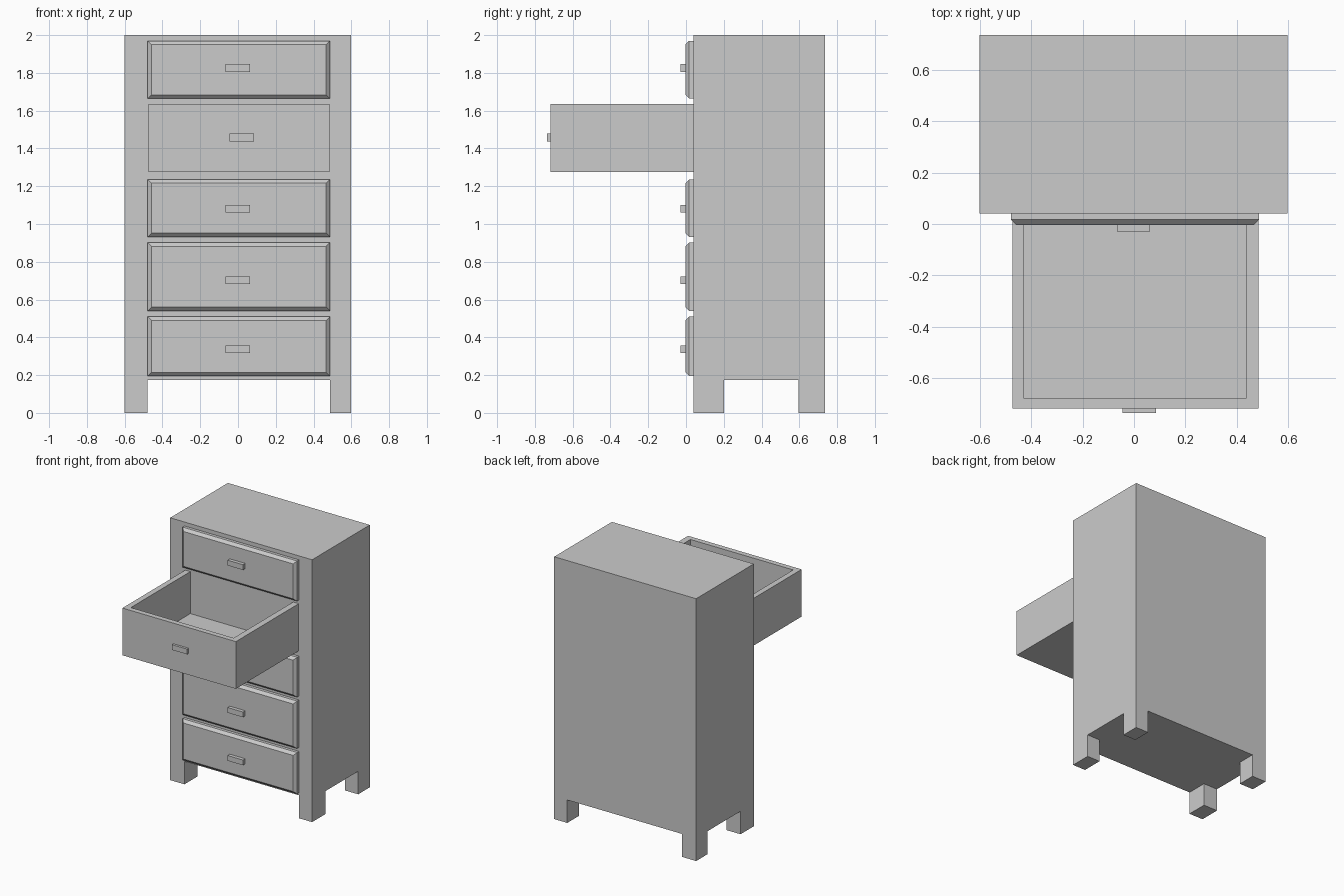
import bpy, bmesh
from mathutils import Vector

if "Cube" in bpy.data.objects:
    bpy.data.objects.remove(bpy.data.objects["Cube"])


def box_mesh(x, y, z):
    bm = bmesh.new()
    bmesh.ops.create_cube(bm, size=1)
    for v in bm.verts:
        v.co = Vector([a + (c + 0.5) * (b - a) for c, (a, b) in zip(v.co, (x, y, z))])
    return bm


def finish(bm, name):
    bmesh.ops.recalc_face_normals(bm, faces=bm.faces)
    me = bpy.data.meshes.new(name)
    bm.to_mesh(me)
    bm.free()
    ob = bpy.data.objects.new(name, me)
    bpy.context.collection.objects.link(ob)
    return ob


def box(name, x, y, z):
    return finish(box_mesh(x, y, z), name)


def raised_box(name, x, y, z, cuts_x, cuts_y, side, height, pick):
    """Box split along x and y, with the picked top (side=1) or bottom (-1) cells extruded."""
    bm = box_mesh(x, y, z)
    for axis, cuts in ((0, cuts_x), (1, cuts_y)):
        for c in cuts:
            co, no = Vector((0, 0, 0)), Vector((0, 0, 0))
            co[axis], no[axis] = c, 1
            bmesh.ops.bisect_plane(bm, geom=bm.verts[:] + bm.edges[:] + bm.faces[:],
                                   plane_co=co, plane_no=no)
    bm.normal_update()
    cells = [f for f in bm.faces
             if f.normal.z * side > 0.9 and pick(f.calc_center_median())]
    res = bmesh.ops.extrude_face_region(bm, geom=cells)
    moved = [g for g in res["geom"] if isinstance(g, bmesh.types.BMVert)]
    bmesh.ops.translate(bm, verts=moved, vec=(0, 0, side * height))
    bmesh.ops.delete(bm, geom=[f for f in cells if f.is_valid], context='FACES')
    bmesh.ops.recalc_face_normals(bm, faces=bm.faces)
    bmesh.ops.dissolve_limit(bm, angle_limit=0.01, verts=bm.verts, edges=bm.edges)
    return finish(bm, name)


# Cabinet body with four corner legs
raised_box("cabinet", (-0.6, 0.597), (0.04, 0.735), (0.175, 2.0),
           (-0.48, 0.487), (0.2, 0.595), -1, 0.175,
           lambda c: not -0.48 < c.x < 0.487 and not 0.2 < c.y < 0.595)

# Closed drawers: chamfered front panel and bar handle
closed = [(0.195, 0.51, 0.337), (0.54, 0.902, 0.703),
          (0.932, 1.236, 1.08), (1.664, 1.97, 1.826)]
for i, (z0, z1, zh) in enumerate(closed, 1):
    bm = box_mesh((-0.478, 0.487), (-0.003, 0.04), (z0, z1))
    rim = [e for e in bm.edges if all(v.co.y < 0 for v in e.verts)]
    bmesh.ops.bevel(bm, geom=rim, offset=0.02, segments=1, affect='EDGES')
    finish(bm, f"drawer_front_{i}")
    box(f"drawer_handle_{i}", (-0.067, 0.063), (-0.03, -0.003), (zh - 0.02, zh + 0.02))

# Pulled-out drawer: floor with left, right and front walls
raised_box("open_drawer", (-0.473, 0.484), (-0.717, 0.04), (1.275, 1.315),
           (-0.43, 0.437), (-0.677,), 1, 0.32,
           lambda c: not -0.43 < c.x < 0.437 or c.y < -0.677)
box("open_drawer_handle", (-0.044, 0.086), (-0.735, -0.717), (1.438, 1.478))
